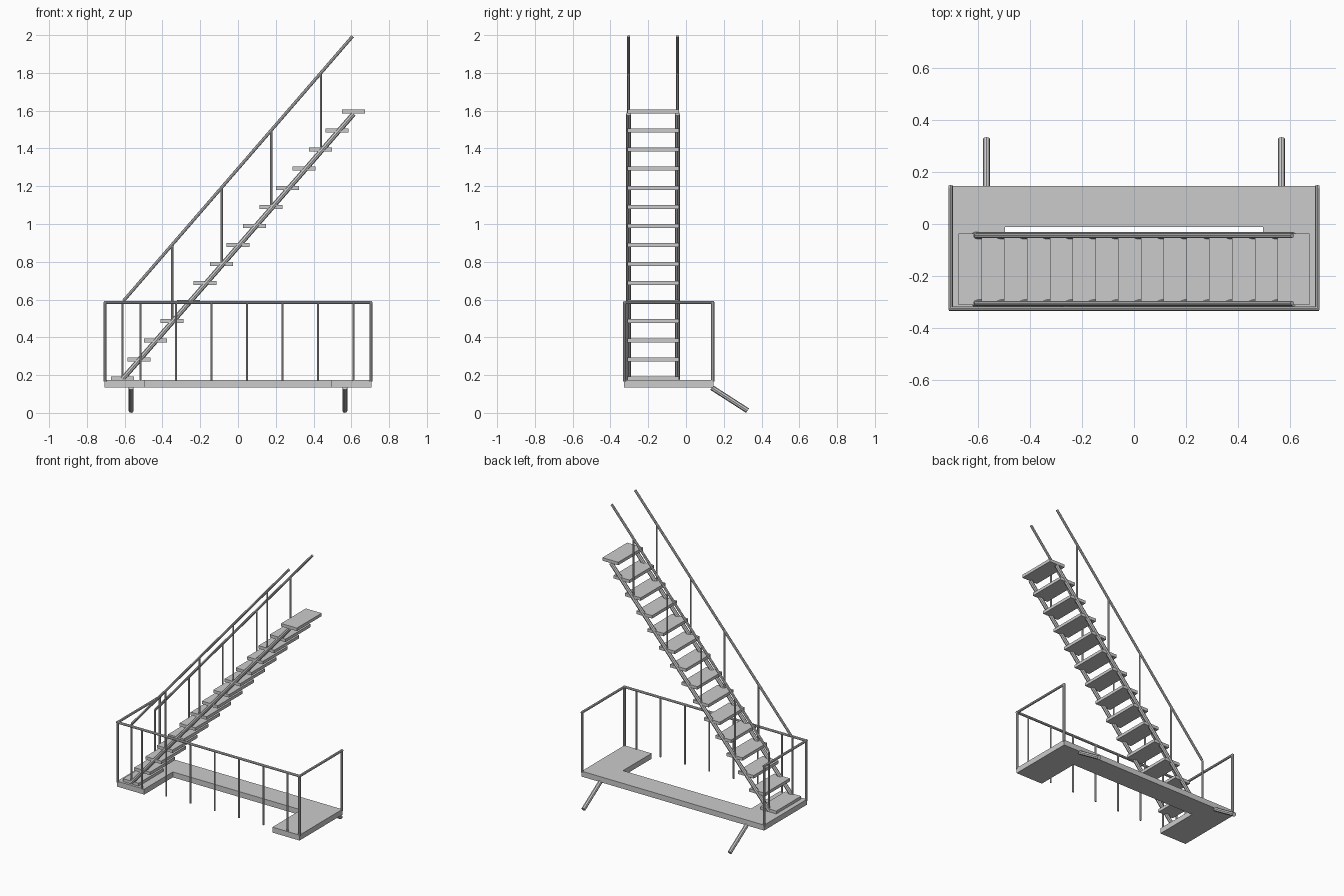
import bpy, bmesh
from mathutils import Vector

if "Cube" in bpy.data.objects:
    bpy.data.objects.remove(bpy.data.objects["Cube"])


def box(name, x0, x1, y0, y1, z0, z1):
    bm = bmesh.new()
    bmesh.ops.create_cube(bm, size=1)
    for v in bm.verts:
        v.co = Vector(((x0 + x1) / 2 + v.co.x * (x1 - x0),
                       (y0 + y1) / 2 + v.co.y * (y1 - y0),
                       (z0 + z1) / 2 + v.co.z * (z1 - z0)))
    return link(name, bm)


def link(name, bm):
    me = bpy.data.meshes.new(name)
    bm.to_mesh(me)
    bm.free()
    ob = bpy.data.objects.new(name, me)
    bpy.context.collection.objects.link(ob)
    return ob


def rod(name, a, b, r, sides=8):
    a, b = Vector(a), Vector(b)
    d = b - a
    bm = bmesh.new()
    bmesh.ops.create_cone(bm, cap_ends=True, segments=sides, radius1=r,
                          radius2=r, depth=d.length)
    m = d.to_track_quat('Z', 'Y').to_matrix().to_4x4()
    m.translation = (a + b) / 2
    bm.transform(m)
    return link(name, bm)


# U-shaped landing slab, open towards the front
outline = [(-.706, .145), (-.706, -.328), (-.496, -.328), (-.496, -.012),
           (.496, -.012), (.496, -.328), (.706, -.328), (.706, .145)]
bm = bmesh.new()
face = bm.faces.new([bm.verts.new((x, y, .135)) for x, y in outline])
top = bmesh.ops.extrude_face_region(bm, geom=[face])
bmesh.ops.translate(bm, vec=(0, 0, .038),
                    verts=[g for g in top['geom'] if isinstance(g, bmesh.types.BMVert)])
bmesh.ops.recalc_face_normals(bm, faces=bm.faces)
link("landing_slab", bm)

# Slanted wall struts behind the slab
for side, s in (("left", -1), ("right", 1)):
    rod("strut_" + side, (s * .566, .136, .134), (s * .566, .326, .012), .014)

# Landing guard rail: corner posts and three-sided top rail
RX, RF, RB, RZ = .704, -.325, .142, .584
for s in (-1, 1):
    for y in (RF, RB):
        rod("guard_corner_post", (s * RX, y, .165), (s * RX, y, RZ + .004), .0085)
    rod("guard_side_rail", (s * RX, RF - .006, RZ), (s * RX, RB + .006, RZ), .0085)
rod("guard_front_rail", (-RX - .006, RF, RZ), (RX + .006, RF, RZ), .0085)

# Thin front balusters
for i in range(1, 8):
    x = -RX + .188 * i
    rod("guard_baluster", (x, RF, .168), (x, RF, RZ), .006)

# Stair treads
SX, Z0, Z1 = .612, .1825, 1.5955
for i in range(15):
    t = i / 14
    x, z = -SX + 2 * SX * t, Z0 + (Z1 - Z0) * t
    box("tread", x - .061, x + .061, -.311, -.037, z - .0105, z + .0105)

# Stringers, handrails and handrail posts on both sides
slope = (1.583 - .178) / (2 * SX)
for side, y in (("front", -.304), ("back", -.045)):
    rod("stringer_" + side, (-SX, y, .178), (SX, y, 1.583), .0135)
    rod("handrail_" + side, (-.607, y, .592), (.607, y, 1.994), .0085)
    for i in range(5):
        x = -.611 + .2625 * i
        z = .178 + slope * (x + SX)
        rod("handrail_post_" + side, (x, y, z), (x, y, z + .41), .006)
